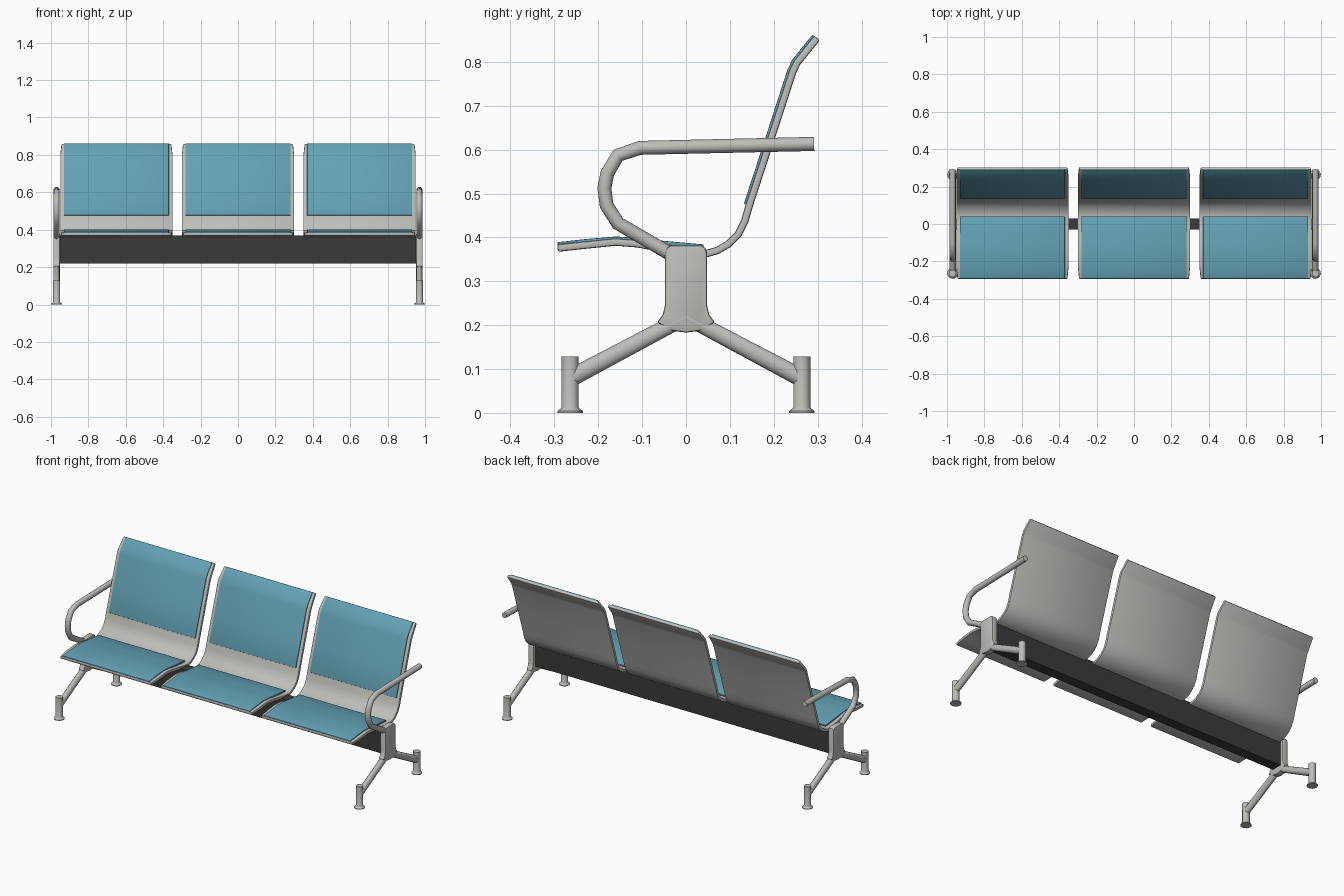
import bpy, bmesh, math

cube = bpy.data.objects.get("Cube")
if cube:
    bpy.data.objects.remove(cube, do_unlink=True)


def material(name, rgb, rough=0.5):
    mat = bpy.data.materials.new(name)
    mat.use_nodes = True
    mat.diffuse_color = (*rgb, 1)
    bsdf = mat.node_tree.nodes["Principled BSDF"]
    bsdf.inputs["Base Color"].default_value = (*rgb, 1)
    bsdf.inputs["Roughness"].default_value = rough
    return mat


GREY = material("light_grey_metal", (0.51, 0.51, 0.485))
TEAL = material("teal_upholstery", (0.125, 0.36, 0.46))
BLACK = material("charcoal_beam", (0.043, 0.043, 0.043))


def add_object(name, data, mat):
    obj = bpy.data.objects.new(name, data)
    data.materials.append(mat)
    bpy.context.collection.objects.link(obj)
    return obj


def finish(obj, angle=35):
    """Bake modifiers and curves to a mesh, then shade it."""
    bpy.ops.object.select_all(action='DESELECT')
    obj.select_set(True)
    bpy.context.view_layer.objects.active = obj
    bpy.ops.object.convert(target='MESH')
    bpy.ops.object.shade_smooth_by_angle(angle=math.radians(angle))
    return obj


def bevel(obj, width, segments=2):
    mod = obj.modifiers.new("Bevel", 'BEVEL')
    mod.width, mod.segments = width, segments
    mod.limit_method, mod.angle_limit = 'ANGLE', math.radians(50)


def ribbon(name, profile, x, half, thick, mat, round_edge, trim=0.0):
    """Bent sheet: a (y, z) profile swept across x and thickened backwards."""
    bm = bmesh.new()
    rows = []
    last = len(profile) - 1
    for i, (y, z) in enumerate(profile):
        h = half - (trim if i in (0, last) else 0)
        rows.append([bm.verts.new((x + s * h, y, z)) for s in (-1, 1)])
    for a, b in zip(rows, rows[1:]):
        bm.faces.new((a[0], a[1], b[1], b[0]))
    mesh = bpy.data.meshes.new(name)
    bm.to_mesh(mesh)
    bm.free()
    obj = add_object(name, mesh, mat)
    solid = obj.modifiers.new("Solidify", 'SOLIDIFY')
    solid.thickness, solid.offset = thick, -1
    solid.use_even_offset = True
    bevel(obj, round_edge)
    return finish(obj)


def prism(name, outline, x, half, mat, round_edge):
    """A (y, z) outline extruded along x."""
    bm = bmesh.new()
    face = bm.faces.new([bm.verts.new((x - half, y, z)) for y, z in outline])
    new = bmesh.ops.extrude_face_region(bm, geom=[face])["geom"]
    for v in new:
        if isinstance(v, bmesh.types.BMVert):
            v.co.x += 2 * half
    bmesh.ops.recalc_face_normals(bm, faces=bm.faces)
    mesh = bpy.data.meshes.new(name)
    bm.to_mesh(mesh)
    bm.free()
    obj = add_object(name, mesh, mat)
    if round_edge:
        bevel(obj, round_edge)
    return finish(obj)


def tube(name, path, x, radius, mat, flatten=1.0):
    """Round bar along a (y, z) path."""
    curve = bpy.data.curves.new(name, 'CURVE')
    curve.dimensions = '3D'
    curve.bevel_depth, curve.bevel_resolution = radius, 4
    curve.use_fill_caps = True
    spline = curve.splines.new('POLY')
    spline.points.add(len(path) - 1)
    for point, (y, z) in zip(spline.points, path):
        point.co = (0, y, z, 1)
    obj = add_object(name, curve, mat)
    obj.location.x = x
    obj.scale.x = flatten
    return finish(obj, 40)


def lathe(name, profile, x, y, mat, sides=16):
    """Turned part: a (radius, z) profile around a vertical axis."""
    bm = bmesh.new()
    rings = []
    for r, z in profile:
        rings.append([bm.verts.new((x + r * math.cos(t), y + r * math.sin(t), z))
                      for t in (math.tau * k / sides for k in range(sides))])
    for a, b in zip(rings, rings[1:]):
        for k in range(sides):
            n = (k + 1) % sides
            bm.faces.new((a[k], a[n], b[n], b[k]))
    bm.faces.new(rings[0][::-1])
    bm.faces.new(rings[-1])
    mesh = bpy.data.meshes.new(name)
    bm.to_mesh(mesh)
    bm.free()
    return finish(add_object(name, mesh, mat))


# Three seats: bent shell with a seat pad and a back pad
SHELL = [(-.294, .384), (-.23, .391), (-.16, .398), (-.11, .394), (-.05, .383),
         (0, .374), (.04, .37), (.068, .378), (.092, .392), (.112, .412),
         (.126, .44), (.136, .475), (.18, .61), (.235, .78), (.246, .803),
         (.292, .86)]
SEAT_PAD = [(-.293, .389), (-.23, .396), (-.16, .402), (-.11, .399),
            (-.05, .392), (.04, .384)]
BACK_PAD = [(y - .004, z + .002) for y, z in SHELL[11:]]

for side, x in (("right", -.65), ("centre", 0), ("left", .65)):
    ribbon(side + "_seat_shell", SHELL, x, .3, .017, GREY, .005, trim=.006)
    ribbon(side + "_seat_pad", SEAT_PAD, x, .28, .009, TEAL, .002)
    ribbon(side + "_back_pad", BACK_PAD, x, .28, .008, TEAL, .002)

# Beam under the seats
prism("support_beam", [(-.03, .22), (.03, .22), (.03, .368), (-.03, .368)],
      0, .957, BLACK, 0)

# End frames: post, splayed legs, feet and armrest
HALF_POST = [(.03, .187), (.066, .206), (.053, .224), (.048, .245),
             (.048, .364), (.044, .376), (.034, .382)]
POST = [(0, .183)] + HALF_POST + [(-y, z) for y, z in reversed(HALF_POST)]
LEGS = [(-.262, .08), (0, .219), (.262, .08)]
FOOT = [(.029, 0), (.029, .004), (.02, .011), (.0195, .012), (.0195, .128)]
ARM = [(-.025, .356), (-.155, .432), (-.181, .473), (-.186, .512),
       (-.179, .547), (-.155, .587), (-.105, .604), (.292, .613)]

for side, s in (("right", -1), ("left", 1)):
    x = s * .97
    prism(side + "_post", POST, x, .017, GREY, .005)
    tube(side + "_legs", LEGS, x, .0205, GREY, flatten=.85)
    tube(side + "_armrest", ARM, x, .016, GREY)
    for end, y in (("front", -.264), ("back", .264)):
        lathe(f"{side}_{end}_foot", FOOT, x, y, GREY)
